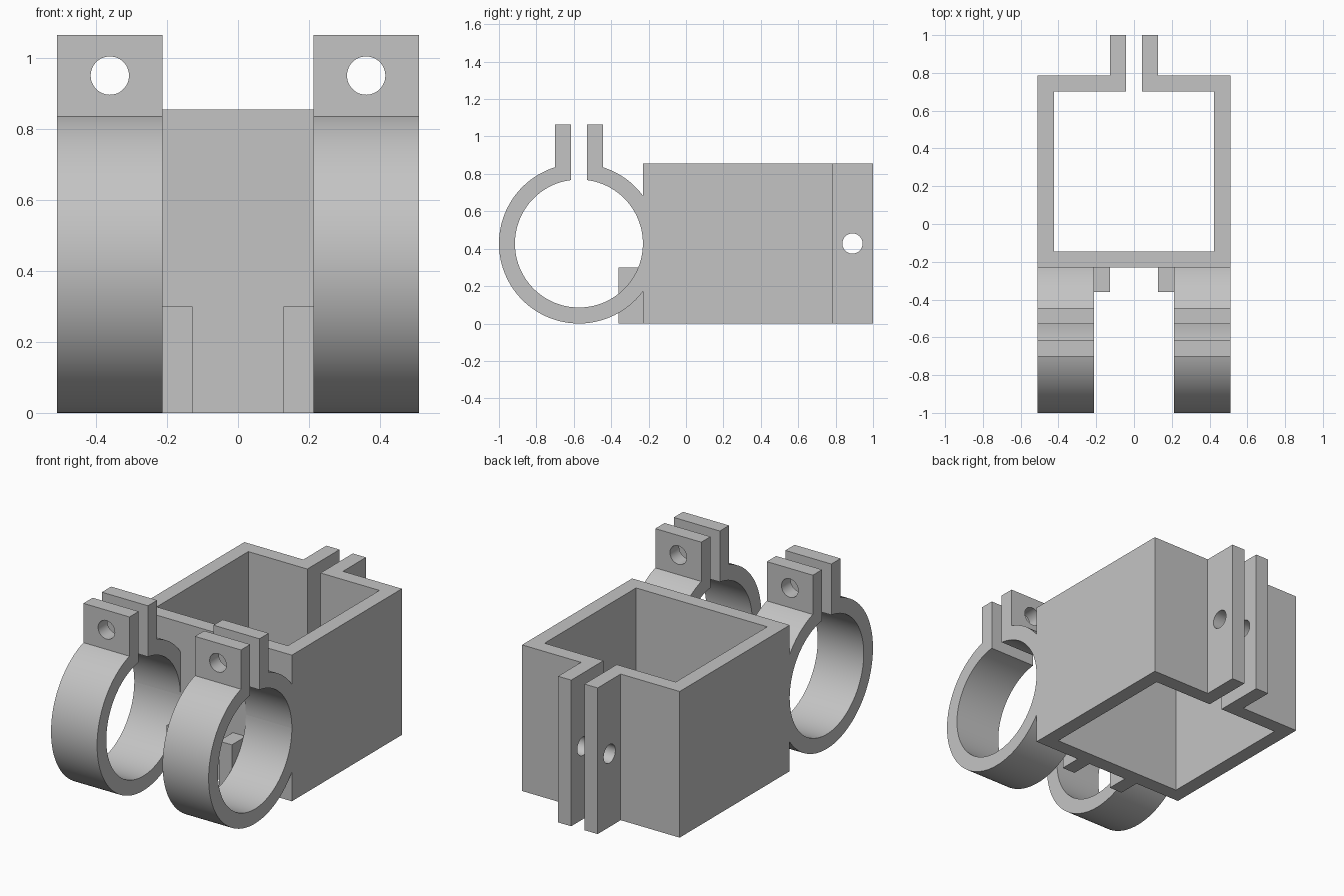
import bpy, bmesh
from math import sin, cos, asin, acos, pi
from mathutils import Matrix, Vector

cube = bpy.data.objects.get("Cube")
if cube:
    bpy.data.objects.remove(cube, do_unlink=True)

T = 0.0855                      # wall thickness, the module of the whole part
R_OUT, R_IN = 5 * T, 4 * T      # clamp ring radii
HEIGHT = 10 * T                 # box height
HALF_W = 0.51                   # half width of the box
RING_X = 0.212                  # inner side of each ring
RING_Y, RING_Z = -1 + R_OUT, R_OUT
BOX_FRONT, BOX_BACK = RING_Y + R_IN, 0.787
EAR_TOP = 1.065
HOLE_R = 0.054

grey = bpy.data.materials.new("plain grey")
grey.use_nodes = True
colour = (0.55, 0.55, 0.55, 1)
grey.diffuse_color = colour
grey.node_tree.nodes["Principled BSDF"].inputs["Base Color"].default_value = colour


def prism(name, points, direction):
    """Extrude a closed planar outline along a direction."""
    bm = bmesh.new()
    face = bm.faces.new([bm.verts.new(p) for p in points])
    ext = bmesh.ops.extrude_face_region(bm, geom=[face], use_keep_orig=True)
    moved = [v for v in ext["geom"] if isinstance(v, bmesh.types.BMVert)]
    bmesh.ops.translate(bm, verts=moved, vec=Vector(direction))
    bmesh.ops.recalc_face_normals(bm, faces=bm.faces)
    mesh = bpy.data.meshes.new(name)
    bm.to_mesh(mesh)
    bm.free()
    mesh.materials.append(grey)
    obj = bpy.data.objects.new(name, mesh)
    bpy.context.collection.objects.link(obj)
    return obj


def activate(obj):
    bpy.ops.object.select_all(action="DESELECT")
    obj.select_set(True)
    bpy.context.view_layer.objects.active = obj


def drill(obj, centre, axis):
    """Cut a round bolt hole, then smooth the curved faces."""
    turn = Vector((0, 0, 1)).rotation_difference(Vector(axis)).to_matrix().to_4x4()
    bm = bmesh.new()
    bmesh.ops.create_cone(bm, cap_ends=True, segments=48, radius1=HOLE_R, radius2=HOLE_R,
                          depth=0.6, matrix=Matrix.Translation(centre) @ turn)
    mesh = bpy.data.meshes.new("hole_cutter")
    bm.to_mesh(mesh)
    bm.free()
    mesh.materials.append(grey)
    cutter = bpy.data.objects.new("hole_cutter", mesh)
    cutter.hide_render = True
    bpy.context.collection.objects.link(cutter)
    activate(obj)
    mod = obj.modifiers.new("bolt_hole", "BOOLEAN")
    mod.operation, mod.solver, mod.object = "DIFFERENCE", "EXACT", cutter
    bpy.ops.object.modifier_apply(modifier=mod.name)
    bpy.data.objects.remove(cutter, do_unlink=True)
    bpy.ops.object.shade_smooth_by_angle(angle=pi / 6)


def arc(radius, start, end, steps):
    """Arc in the ring plane, as (y, z) points."""
    angles = [start + (end - start) * i / steps for i in range(steps + 1)]
    return [(RING_Y + radius * cos(a), RING_Z + radius * sin(a)) for a in angles]


# Square holder: open-backed wall outline with two clamping flanges
half = [(T / 2, 1), (1.5 * T, 1), (1.5 * T, BOX_BACK), (HALF_W, BOX_BACK), (HALF_W, BOX_FRONT)]
inner = [(HALF_W - T, BOX_FRONT + T), (HALF_W - T, BOX_BACK - T), (T / 2, BOX_BACK - T)]
right_side = half
left_side = [(-x, y) for x, y in reversed(half)]
inside = [(-x, y) for x, y in reversed(inner)] + inner
outline = right_side + left_side + inside
holder = prism("square_holder", [(x, y, 0) for x, y in outline], (0, 0, HEIGHT))
drill(holder, (0, 0.89, HEIGHT / 2), (1, 0, 0))

# Ring outlines: a short rear jaw and a long front jaw, each ending in an ear
gap_in = acos(T / 2 / R_IN)          # angle where the inner arc meets the gap
ear_out = acos(1.5 * T / R_OUT)      # angle where the outer arc meets the ear
wall = acos(R_IN / R_OUT)            # angle where the outer arc meets the holder


def ear(side):
    return [(RING_Y + side * T / 2, EAR_TOP), (RING_Y + side * 1.5 * T, EAR_TOP)]


rear_jaw = arc(R_IN, 0, gap_in, 32) + ear(1) + arc(R_OUT, ear_out, wall, 16)
front_jaw = (arc(R_IN, 2 * pi, pi - gap_in, 96) + ear(-1)
             + arc(R_OUT, pi - ear_out, 2 * pi - wall, 80))

for side, label in ((1, "left"), (-1, "right")):
    for jaw, profile in (("rear_jaw", rear_jaw), ("front_jaw", front_jaw)):
        clamp = prism(f"{label}_ring_{jaw}", [(side * RING_X, y, z) for y, z in profile],
                      (side * (HALF_W - RING_X), 0, 0))
        drill(clamp, (side * (RING_X + HALF_W) / 2, RING_Y, 0.95), (0, 1, 0))
    # Small stop block beside the ring
    x0, x1, y0 = side * 0.128, side * RING_X, -0.36
    prism(f"{label}_stop_block", [(x0, y0, 0), (x1, y0, 0), (x1, BOX_FRONT, 0), (x0, BOX_FRONT, 0)],
          (0, 0, 0.3))
